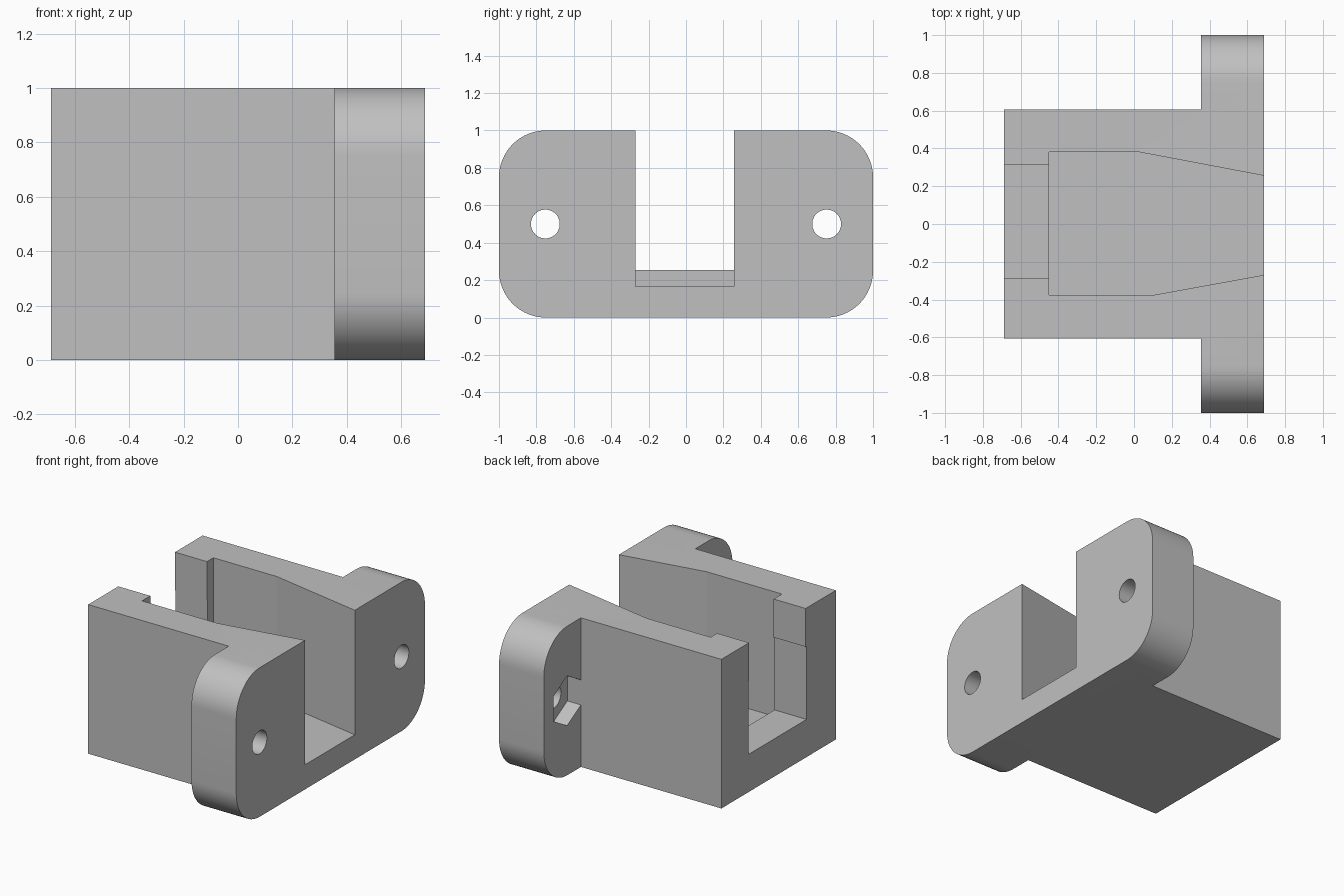
import bpy
import bmesh
from math import cos, sin, pi, radians

cube = bpy.data.objects.get("Cube")
if cube:
    bpy.data.objects.remove(cube, do_unlink=True)

grey = bpy.data.materials.new("plain grey")
grey.use_nodes = True
colour = (0.53, 0.53, 0.53, 1)
grey.diffuse_color = colour
grey.node_tree.nodes["Principled BSDF"].inputs["Base Color"].default_value = colour


def prism(name, outline, low, high, axis):
    """Extrude a 2D outline along x (outline in y, z) or z (outline in x, y)."""
    bm = bmesh.new()
    place = (lambda a, b: (low, a, b)) if axis == "x" else (lambda a, b: (a, b, low))
    face = bm.faces.new([bm.verts.new(place(a, b)) for a, b in outline])
    moved = bmesh.ops.extrude_face_region(bm, geom=[face])["geom"]
    offset = (high - low, 0, 0) if axis == "x" else (0, 0, high - low)
    bmesh.ops.translate(bm, vec=offset,
                        verts=[v for v in moved if isinstance(v, bmesh.types.BMVert)])
    bmesh.ops.recalc_face_normals(bm, faces=bm.faces)
    mesh = bpy.data.meshes.new(name)
    bm.to_mesh(mesh)
    bm.free()
    mesh.materials.append(grey)
    obj = bpy.data.objects.new(name, mesh)
    bpy.context.collection.objects.link(obj)
    return obj


def ring(cy, cz, radius, count, start=0.0):
    return [(cy + radius * cos(start + 2 * pi * i / count),
             cz + radius * sin(start + 2 * pi * i / count)) for i in range(count)]


def rectangle(a0, a1, b0, b1):
    return [(a0, b0), (a1, b0), (a1, b1), (a0, b1)]


# Rounded block: the flange outline run along the full length
steps, radius = 16, 0.25
outline = []
for corner, (cy, cz) in enumerate([(0.75, 0.75), (-0.75, 0.75), (-0.75, 0.25), (0.75, 0.25)]):
    for i in range(steps + 1):
        a = pi / 2 * (corner + i / steps)
        outline.append((cy + radius * cos(a), cz + radius * sin(a)))
housing = prism("flanged_housing", outline, -0.687, 0.687, "x")

cutters = []
for side, label in ((1, "back"), (-1, "front")):
    # Narrow the body behind the flange
    y0, y1 = sorted((side * 0.606, side * 1.2))
    cutters.append(prism(label + "_side_cutter", rectangle(-0.9, 0.355, y0, y1), -0.2, 1.2, "z"))
    # Screw hole with a hexagonal nut pocket
    cutters.append(prism(label + "_hole_cutter", ring(side * 0.752, 0.5, 0.077, 48), 0.2, 0.9, "x"))
    cutters.append(prism(label + "_nut_cutter", ring(side * 0.752, 0.5, 0.167, 6, pi / 6),
                         0.3, 0.455, "x"))

# Open chamber that tapers towards the flange
chamber = [(-0.45, -0.375), (0.11, -0.375), (0.687, -0.27), (0.8, -0.25),
           (0.8, 0.235), (0.687, 0.256), (0.02, 0.382), (-0.45, 0.382)]
cutters.append(prism("chamber_cutter", chamber, 0.165, 1.2, "z"))

# Raised-floor slot at the far end, slightly wider below
cutters.append(prism("lower_slot_cutter", rectangle(-0.8, -0.4, -0.296, 0.319), 0.253, 0.743, "z"))
cutters.append(prism("upper_slot_cutter", rectangle(-0.8, -0.4, -0.287, 0.314), 0.7, 1.2, "z"))

bpy.ops.object.select_all(action="DESELECT")
bpy.context.view_layer.objects.active = housing
housing.select_set(True)
for cutter in cutters:
    cutter.hide_render = True
    mod = housing.modifiers.new("cut", "BOOLEAN")
    mod.operation = "DIFFERENCE"
    mod.solver = "EXACT"
    mod.object = cutter
    bpy.ops.object.modifier_apply(modifier=mod.name)
    bpy.data.objects.remove(cutter, do_unlink=True)

bpy.ops.object.shade_smooth_by_angle(angle=radians(9))
